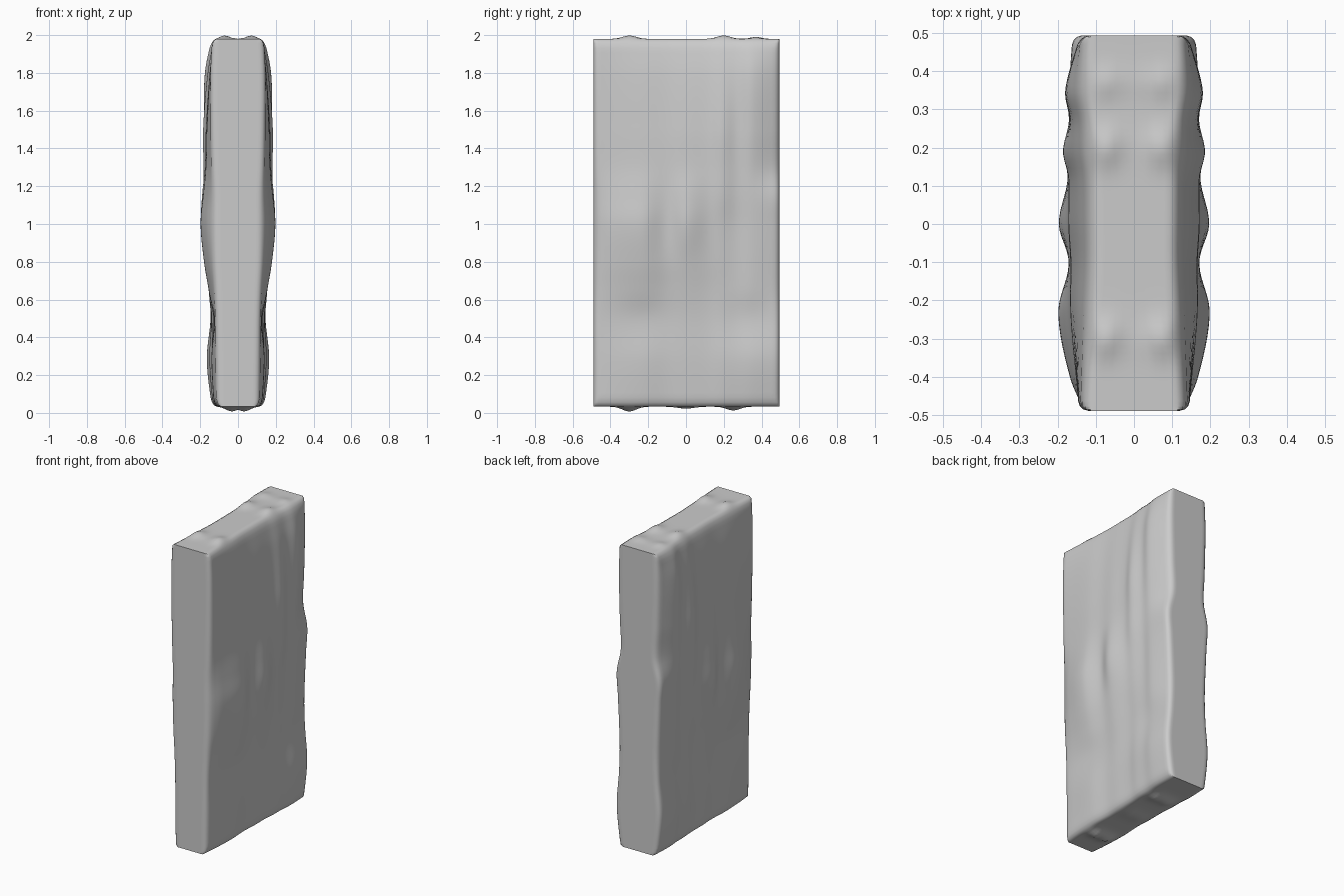
import bpy, bmesh, math

if "Cube" in bpy.data.objects:
    bpy.data.objects.remove(bpy.data.objects["Cube"])

# Half-thickness of the slab: rows go up in z, columns run front to back in y
YS = [-0.49, -0.4, -0.23, -0.1, 0.0, 0.12, 0.19, 0.27, 0.35, 0.495]
ZS = [0.0, 0.28, 0.5, 0.65, 0.8, 1.0, 1.15, 1.3, 1.5, 1.8, 2.0]
H = [[.112, .12, .126, .12, .125, .125, .13, .13, .135, .13],
     [.115, .127, .14, .134, .138, .14, .15, .155, .165, .16],
     [.118, .125, .13, .132, .14, .138, .142, .14, .145, .145],
     [.122, .138, .155, .146, .152, .145, .148, .148, .155, .138],
     [.128, .155, .18, .163, .17, .158, .158, .153, .16, .142],
     [.13, .168, .198, .17, .196, .17, .168, .158, .165, .152],
     [.13, .16, .185, .171, .19, .174, .18, .166, .17, .16],
     [.137, .152, .17, .168, .175, .172, .182, .168, .17, .128],
     [.142, .152, .165, .164, .17, .17, .185, .17, .178, .135],
     [.145, .147, .15, .145, .148, .15, .16, .16, .175, .142],
     [.138, .132, .12, .114, .114, .116, .122, .126, .135, .138]]


def spline(xs, vs, x):
    """Smooth cubic interpolation through the control values."""
    i = max(k for k in range(len(xs) - 1) if k == 0 or x >= xs[k])
    n = len(xs) - 1

    def slope(k):
        a, b = max(k - 1, 0), min(k + 1, n)
        return (vs[b] - vs[a]) / (xs[b] - xs[a])
    d = xs[i + 1] - xs[i]
    t = min(max((x - xs[i]) / d, 0), 1)
    return ((2*t**3 - 3*t**2 + 1) * vs[i] + (t**3 - 2*t**2 + t) * d * slope(i)
            + (3*t**2 - 2*t**3) * vs[i + 1] + (t**3 - t**2) * d * slope(i + 1))


def half_thickness(y, z):
    return spline(ZS, [spline(YS, row, y) for row in H], z)


def bump(v, centre, width):
    return math.exp(-((v - centre) / width) ** 2)


def stations(length, count):
    """Positions along one direction with the drop of the rounded rim."""
    rim = [(0, 1), (0, .095), (0, .075), (0, .055), (0, .04), (0, .025),
           (.004, .012), (.012, .004), (.025, 0)]
    inner = [(.025 + (length - .05) * k / count, 0) for k in range(1, count)]
    return rim + inner + [(length - p, d) for p, d in reversed(rim)]


# One rough face folded over the rim to the centre plane
bm = bmesh.new()
grid = []
for py, dy in stations(0.983, 52):
    y = -0.489 + py
    low_bumps = bump(y, -.3, .05) + .8 * bump(y, .25, .05) + .4 * bump(y, 0, .06)
    high_bumps = bump(y, -.3, .05) + bump(y, .2, .05) + .6 * bump(y, .37, .04)
    column = []
    for pz, dz in stations(1.0, 72):
        z = 0.033 + 1.947 * pz
        x = max(half_thickness(y, z) - max(dy, dz), 0)
        # small chips on the top and bottom ends
        if pz == 0:
            z -= 0.026 * low_bumps * bump(x, .03, .045)
        elif pz == 1:
            z += 0.018 * high_bumps * bump(x, .07, .035)
        column.append(bm.verts.new((x, y, z)))
    grid.append(column)
for a, b in zip(grid, grid[1:]):
    for k in range(len(a) - 1):
        bm.faces.new((a[k], b[k], b[k + 1], a[k + 1]))
bmesh.ops.remove_doubles(bm, verts=bm.verts, dist=1e-5)
bmesh.ops.recalc_face_normals(bm, faces=bm.faces)
if sum(f.normal.x for f in bm.faces) < 0:
    bmesh.ops.reverse_faces(bm, faces=bm.faces)

mesh = bpy.data.meshes.new("stone_slab")
bm.to_mesh(mesh)
bm.free()
slab = bpy.data.objects.new("stone_slab", mesh)
bpy.context.collection.objects.link(slab)

# Opposite face is a mirror image
mirror = slab.modifiers.new("mirror", 'MIRROR')
mirror.use_axis = (True, False, False)
mirror.merge_threshold = 0.0005

bpy.context.view_layer.objects.active = slab
slab.select_set(True)
bpy.ops.object.shade_smooth_by_angle(angle=math.radians(50))
